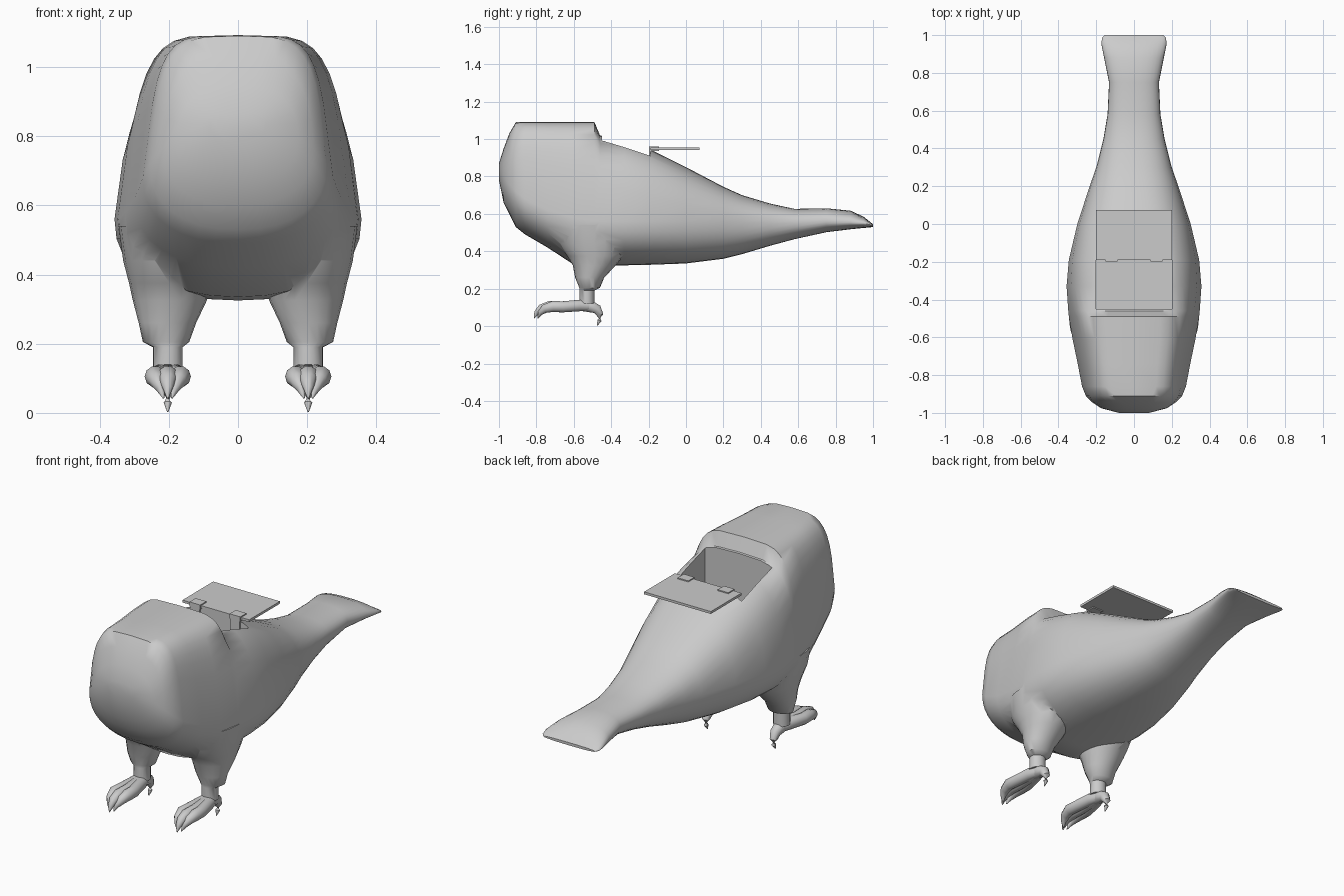
import bpy, bmesh, math
from mathutils import Vector

if "Cube" in bpy.data.objects:
    bpy.data.objects.remove(bpy.data.objects["Cube"])


def loft(name, rings):
    """Skin a list of closed rings and cap both ends."""
    bm = bmesh.new()
    vr = [[bm.verts.new(p) for p in r] for r in rings]
    n = len(vr[0])
    for a, b in zip(vr, vr[1:]):
        for i in range(n):
            j = (i + 1) % n
            bm.faces.new((a[i], a[j], b[j], b[i]))
    bm.faces.new(vr[0])
    bm.faces.new(vr[-1])
    bmesh.ops.recalc_face_normals(bm, faces=bm.faces)
    me = bpy.data.meshes.new(name)
    bm.to_mesh(me)
    bm.free()
    ob = bpy.data.objects.new(name, me)
    bpy.context.collection.objects.link(ob)
    return ob


def box(name, lo, hi):
    x0, y0, z0 = lo
    x1, y1, z1 = hi
    return loft(name, [[(x0, y0, z), (x1, y0, z), (x1, y1, z), (x0, y1, z)] for z in (z0, z1)])


def activate(ob):
    bpy.ops.object.select_all(action='DESELECT')
    ob.select_set(True)
    bpy.context.view_layer.objects.active = ob


def smooth(ob, deg=50):
    activate(ob)
    bpy.ops.object.shade_smooth_by_angle(angle=math.radians(deg))


def boolean(ob, other, op):
    activate(ob)
    m = ob.modifiers.new(op, 'BOOLEAN')
    m.operation, m.solver, m.object = op, 'EXACT', other
    bpy.ops.object.modifier_apply(modifier=m.name)
    bpy.data.objects.remove(other)


def section(y, top, bot, hw, mid, n, taper, seg=32):
    """Superellipse cross-section: squarer, tapered upper half, rounder lower half."""
    ring = []
    for i in range(seg):
        a = math.tau * i / seg
        c, s = math.cos(a), math.sin(a)
        e = n if s > 0 else 2.3
        u = math.copysign(abs(c) ** (2 / e), c)
        v = abs(s) ** (2 / e)
        if s > 0:
            ring.append((hw * u * (1 - taper * v), y, mid + (top - mid) * v))
        else:
            ring.append((hw * u, y, mid - (mid - bot) * v))
    return ring


def tube(name, path, radii, seg=10):
    """Round tapered tube following a path in a vertical plane."""
    pts = [Vector(p) for p in path]
    rings = []
    for i, p in enumerate(pts):
        t = (pts[min(i + 1, len(pts) - 1)] - pts[max(i - 1, 0)]).normalized()
        side = t.cross(Vector((0, 0, 1))).normalized()
        up = side.cross(t)
        rings.append([p + radii[i] * (side * math.cos(math.tau * k / seg) + up * math.sin(math.tau * k / seg))
                      for k in range(seg)])
    return loft(name, rings)


# Body: y, top, bottom, half width, widest height, squareness, taper
body = loft("body", [section(*s) for s in (
    (-1.0, .87, .78, .08, .83, 2.2, 0),
    (-.975, .95, .66, .175, .80, 2.4, .05),
    (-.945, 1.03, .60, .22, .76, 3, .08),
    (-.91, 1.09, .53, .255, .72, 4, .14),
    (-.86, 1.092, .49, .275, .68, 5, .18),
    (-.74, 1.092, .42, .298, .62, 5, .2),
    (-.61, 1.092, .335, .325, .58, 5, .2),
    (-.49, 1.092, .325, .345, .56, 5, .22),
    (-.46, 1.02, .325, .348, .56, 4.2, .16),
    (-.33, .985, .325, .357, .56, 3.6, .14),
    (-.19, .945, .328, .345, .56, 3.2, .12),
    (0, .85, .335, .30, .56, 2.8, .08),
    (.2, .745, .36, .235, .56, 2.5, .05),
    (.3, .70, .385, .20, .555, 2.4, .03),
    (.45, .655, .43, .162, .55, 2.3, 0),
    (.58, .627, .465, .14, .55, 2.3, 0),
    (.75, .63, .502, .132, .56, 2.3, 0),
    (.88, .617, .518, .158, .555, 2.3, 0),
    (.95, .585, .525, .172, .55, 2.3, 0),
    (.985, .557, .528, .17, .542, 2.5, 0),
    (1.0, .545, .53, .155, .538, 2.5, 0))])

# Thighs: z, centre x, centre y, radius x, radius y
thigh = ((.54, .20, -.49, .145, .22), (.44, .20, -.49, .132, .19), (.375, .198, -.485, .117, .15),
         (.325, .197, -.49, .107, .115), (.26, .204, -.515, .083, .078), (.205, .208, -.515, .067, .055),
         (.19, .203, -.53, .043, .04), (.12, .203, -.53, .043, .04))
for sx in (-1, 1):
    leg = loft("thigh", [[(sx * (cx + rx * math.cos(math.tau * k / 20)), cy + ry * math.sin(math.tau * k / 20), z)
                          for k in range(20)] for z, cx, cy, rx, ry in thigh])
    boolean(body, leg, 'UNION')

# Compartment in the back
boolean(body, box("compartment_cutter", (-.2, -.45, .6), (.2, -.19, 1.3)), 'DIFFERENCE')
smooth(body)

# Feet: three front toes with claws and one hooked rear toe
for side, sx in (("left", 1), ("right", -1)):
    x = .203 * sx
    for i in (-1, 0, 1):
        back = .02 * abs(i)
        smooth(tube(f"{side}_front_toe", [
            (x, -.50, .105), (x + .018 * i, -.57, .11), (x + .034 * i, -.66, .103), (x + .036 * i, -.73 + back, .105),
            (x + .030 * i, -.775 + back, .093), (x + .02 * i, -.80 + back, .07), (x + .012 * i, -.812 + back, .042)],
            [.025, .032, .031, .031, .024, .014, .002]))
    smooth(tube(f"{side}_rear_toe", [
        (x, -.56, .11), (x, -.51, .105), (x, -.475, .09), (x, -.46, .06), (x, -.462, .03), (x, -.475, .003)],
        [.03, .033, .027, .019, .012, .002]))

# Open lid and its two hinges
box("lid", (-.2, -.19, .942), (.2, .073, .955))
for sx in (-1, 1):
    box("hinge_leaf_top", (.12 * sx - .032, -.198, .936), (.12 * sx + .032, -.145, .961))
    box("hinge_leaf_wall", (.12 * sx - .028, -.198, .875), (.12 * sx + .028, -.188, .94))
